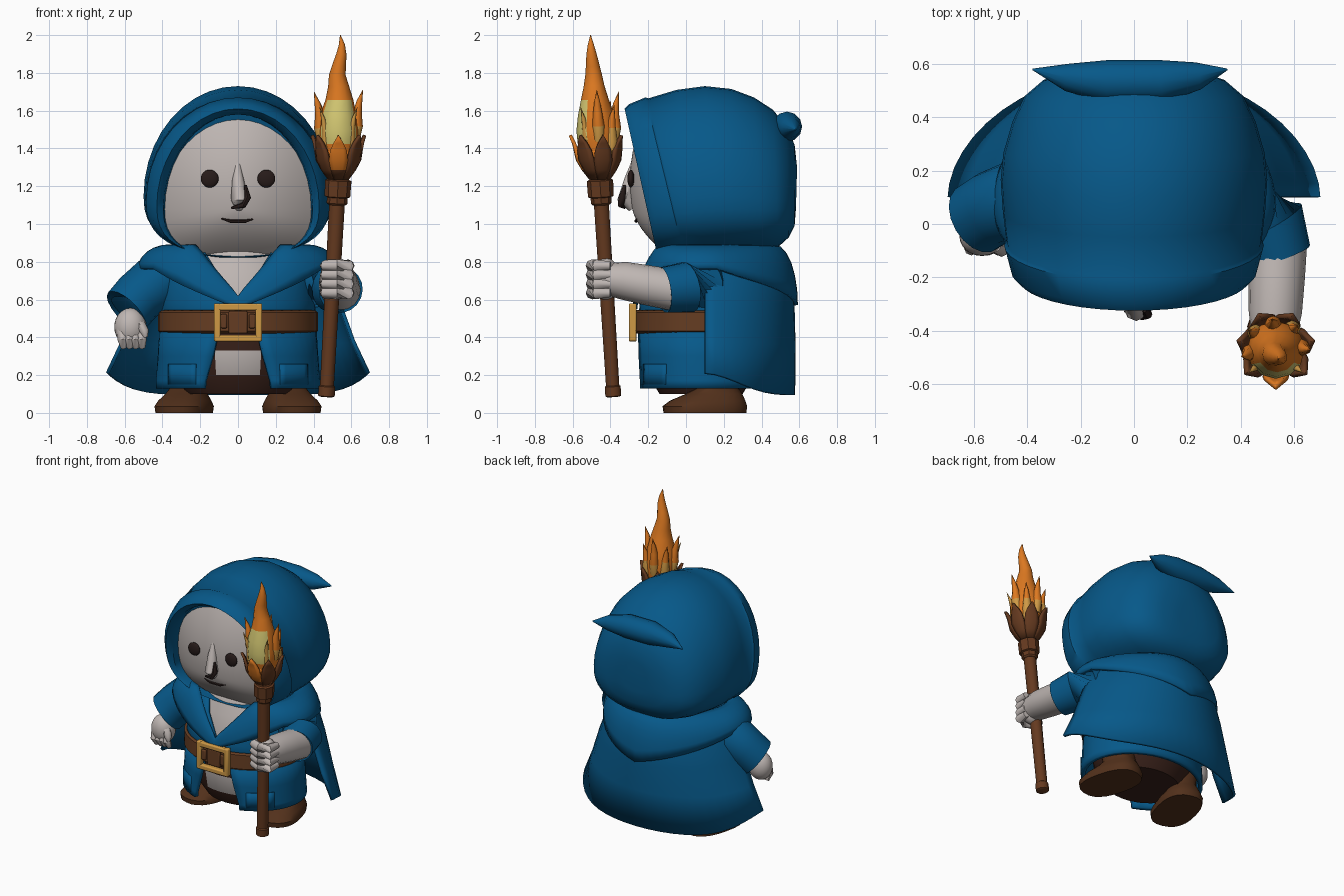
import bpy, bmesh, math
from math import sin, cos, pi
from mathutils import Vector

cube = bpy.data.objects.get("Cube")
if cube:
    bpy.data.objects.remove(cube)


def material(name, *rgb):
    m = bpy.data.materials.new(name)
    m.use_nodes = True
    m.diffuse_color = (*rgb, 1)
    bsdf = next(n for n in m.node_tree.nodes if n.type == 'BSDF_PRINCIPLED')
    bsdf.inputs["Base Color"].default_value = (*rgb, 1)
    return m


BLUE = material("blue cloth", .002, .098, .25)
SKIN = material("pale grey skin", .52, .47, .45)
BELT = material("belt leather", .13, .046, .016)
WOOD = material("torch wood", .13, .042, .014)
BOOT = material("boot leather", .085, .03, .011)
PANTS = material("dark trousers", .04, .015, .01)
ORANGE = material("flame orange", .72, .19, .015)
YELLOW = material("flame yellow", .66, .58, .17)
GOLD = material("gold", .62, .32, .06)
BLACK = material("near black", .02, .011, .01)


def finish(name, bm, mats, rule=None, thick=0, bevel=0, angle=45):
    """Turn a bmesh into a named object, colouring faces by an optional rule."""
    bmesh.ops.remove_doubles(bm, verts=bm.verts, dist=.0005)
    bmesh.ops.recalc_face_normals(bm, faces=bm.faces)
    for f in bm.faces:
        f.smooth = True
        if rule and rule(f.calc_center_median(), f.normal):
            f.material_index = 1
    me = bpy.data.meshes.new(name)
    bm.to_mesh(me)
    bm.free()
    for m in mats:
        me.materials.append(m)
    me.set_sharp_from_angle(angle=math.radians(angle))
    ob = bpy.data.objects.new(name, me)
    bpy.context.collection.objects.link(ob)
    if thick:
        mod = ob.modifiers.new("thickness", 'SOLIDIFY')
        mod.thickness, mod.offset = thick, 0
    if bevel:
        mod = ob.modifiers.new("bevel", 'BEVEL')
        mod.width, mod.segments = bevel, 2


def grid(name, f, nu, nv, *mats, wrap=True, cap=True, **kw):
    """Surface through nv rows of f(u, row); wrap closes it, cap fills its ends."""
    bm = bmesh.new()
    n = nu if wrap else nu + 1
    rows = [[bm.verts.new(f(i / nu, j)) for i in range(n)] for j in range(nv)]
    for a, b in zip(rows, rows[1:]):
        for i in range(nu):
            k = (i + 1) % n
            bm.faces.new((a[i], a[k], b[k], b[i]))
    if wrap and cap:
        bm.faces.new(rows[0])
        bm.faces.new(rows[-1])
    finish(name, bm, mats, **kw)


def tube(name, pts, radii, *mats, sides=14, **kw):
    """Closed tube along a path with a radius at each point."""
    pts = [Vector(p) for p in pts]

    def f(u, j):
        t = (pts[min(j + 1, len(pts) - 1)] - pts[max(j - 1, 0)]).normalized()
        ref = Vector((0, 1, 0)) if abs(t.y) < .8 else Vector((0, 0, 1))
        a = t.cross(ref).normalized()
        b = t.cross(a)
        return pts[j] + radii[j] * (cos(2*pi*u) * a + sin(2*pi*u) * b)
    grid(name, f, sides, len(pts), *mats, **kw)


def power(c, e):
    return math.copysign(abs(c) ** e, c)


def blob(name, c, r, mat, nu=24, nv=15):
    """Ellipsoid."""
    def f(u, j):
        t, p = pi * j / (nv - 1), 2 * pi * u
        return c[0] + r[0] * sin(t) * cos(p), c[1] + r[1] * sin(t) * sin(p), c[2] + r[2] * cos(t)
    grid(name, f, nu, nv, mat, cap=False)


def box(name, c, size, mat):
    bm = bmesh.new()
    bmesh.ops.create_cube(bm, size=1)
    for v in bm.verts:
        v.co = [c[i] + v.co[i] * size[i] for i in range(3)]
    finish(name, bm, (mat,), bevel=.008, angle=30)


def shell(name, rows, mat, thick=.02):
    """Wrap round the body, open at the front; rows are z, rx, ry, half gap angle."""
    def f(u, j):
        z, rx, ry, gap = rows[j]
        p = gap + u * (2 * pi - 2 * gap)
        return rx * sin(p), .08 - ry * cos(p), z
    grid(name, f, 40, len(rows), mat, wrap=False, thick=thick)


def tilted_ring(u, yt, zt, yb, zb, hw):
    """Egg-shaped outline on a plane leaning from (yb, zb) to (yt, zt)."""
    c, s = cos(2 * pi * u), sin(2 * pi * u)
    mid = zb + .34 * (zt - zb)
    if s < 0:
        c, s = power(c, .8), power(s, .8)
    z = mid + s * ((zt - mid) if s > 0 else (mid - zb))
    return Vector((hw * c, yb + (yt - yb) * (z - zb) / (zt - zb), z))


# Hood: tilted rings from inside the rim to the back
hood = [(-.24, 1.58, -.04, .82, .385), (-.28, 1.58, -.13, .82, .395), (-.325, 1.61, -.15, .825, .43),
        (-.3, 1.635, -.12, .83, .46), (-.215, 1.67, -.01, .832, .487), (-.2, 1.665, .0, .836, .478),
        (-.05, 1.71, .1, .84, .492), (.1, 1.73, .2, .845, .5), (.24, 1.715, .28, .85, .49),
        (.36, 1.67, .4, .86, .455), (.46, 1.605, .49, .88, .41), (.53, 1.52, .545, .93, .34),
        (.575, 1.42, .575, .99, .24), (.588, 1.3, .582, 1.08, .1)]
grid("hood", lambda u, j: tilted_ring(u, *hood[j]), 40, len(hood), BLUE)
tube("hood_tail", [(-.38, .58, 1.49), (-.25, .55, 1.51), (-.1, .535, 1.515), (.1, .535, 1.515),
                   (.24, .555, 1.51), (.35, .58, 1.5)], [.003, .052, .08, .08, .052, .003], BLUE, sides=12)


# Face: a bulging panel filling the hood opening
def face(u, j):
    s = 1 - j / 10
    centre = Vector((0, -.195, 1.08))
    p = centre + s * (tilted_ring(u, -.28, 1.585, -.13, .815, .4) - centre)
    return p + Vector((0, .06 - .15 * (1 - s * s), 0))


grid("face", face, 40, 11, SKIN, cap=False)
tube("nose", [(0, -.27, 1.36), (0, -.295, 1.24), (.008, -.318, 1.13), (.005, -.285, 1.08)],
     [.006, .03, .046, .02], SKIN, sides=8)
tube("nose_mark", [(.04, -.325, 1.205), (.05, -.338, 1.14), (.03, -.345, 1.1), (-.035, -.325, 1.085)],
     [.007, .019, .016, .006], BLACK, sides=8)
tube("mouth", [(-.09, -.259, 1.03), (-.04, -.264, 1.015), (.04, -.264, 1.015), (.08, -.259, 1.027)],
     [.004, .009, .009, .004], BLACK, sides=6)
for s, side in ((1, "left"), (-1, "right")):
    blob(side + "_eye", (s * .15, -.292, 1.24), (.047, .018, .047), BLACK)


# Shoulder collar, dipping to a V in front and a point behind
def collar(u, j):
    p, v = 2 * pi * u, j / 6
    q = min(p, 2 * pi - p)
    z_in = .61 + .27 * min(1, q / .65)
    z_out = .55 + .21 * min(1, q) - .19 * max(0, (q - 1.8) / 1.34)
    inner = .335 - .07 * min(1, q / .65) + .12 * max(0, -cos(p))
    outer = .35 + .15 * max(0, -cos(p))
    w = sin(v * pi / 2)
    z = z_out + (z_in - z_out) * cos(v * pi / 2)
    return (.36 + .16 * w) * sin(p), .08 - (inner + (outer - inner) * w) * cos(p), z


grid("shoulder_collar", collar, 56, 7, BLUE, cap=False, thick=.025)

# Cape behind the body: front height, back height, half width, depth
cape = [(.84, .84, .4, .4), (.72, .72, .48, .45), (.56, .56, .545, .465), (.38, .36, .61, .47), (.21, .095, .69, .468)]


def cape_row(u, j):
    zf, zb, rx, ry = cape[j]
    c = cos(pi * u)
    return rx * c, .1 + ry * sin(pi * u) ** 1.1, zb + (zf - zb) * abs(c) ** 6


grid("cape", cape_row, 24, len(cape), BLUE, wrap=False, thick=.02)

# Chest, coat and belt
chest = [(.45, .38, .3), (.6, .38, .295), (.75, .34, .25), (.9, .24, .18)]
grid("chest", lambda u, j: (chest[j][1] * sin(2*pi*u), .08 - chest[j][2] * cos(2*pi*u), chest[j][0]),
     32, len(chest), SKIN)
shell("coat_top", [(.42, .4, .33, 0), (.58, .4, .315, .01), (.75, .38, .27, .3), (.86, .28, .2, .7)], BLUE)
shell("coat_skirt", [(.46, .4, .33, .24), (.3, .41, .335, .33), (.17, .42, .34, .42), (.13, .42, .34, .43)], BLUE, .03)
shell("belt", [(.425, .405, .345, 0), (.435, .418, .355, 0), (.53, .418, .352, 0), (.54, .405, .34, 0)], BELT, .01)
for s, side in ((1, "left"), (-1, "right")):
    def pocket(u, j):
        p = s * (.54 + .48 * u)
        return .43 * sin(p), .08 - .352 * cos(p), (.15, .2, .26)[j]
    grid(side + "_pocket", pocket, 6, 3, BLUE, wrap=False, thick=.012)
    box(side + "_belt_loop", (s * .075, -.285, .485), (.035, .02, .075), BELT)
    box("buckle_%s_bar" % side, (s * .11, -.282, .48), (.036, .04, .2), GOLD)
for z, part in ((.395, "bottom"), (.56, "top")):
    box("buckle_%s_bar" % part, (0, -.282, z), (.25, .04, .036), GOLD)
box("buckle_plate", (0, -.278, .48), (.1, .02, .12), BELT)

# Trousers with the bare belly showing between the coat flaps
seat = [(.1, .27, .22), (.2, .34, .28), (.33, .36, .3), (.45, .36, .3)]
grid("trousers", lambda u, j: (seat[j][1] * sin(2*pi*u), .08 - seat[j][2] * cos(2*pi*u), seat[j][0]),
     36, len(seat), PANTS, SKIN, rule=lambda c, n: .2 < c.z < .33 and abs(c.x) < .12 and c.y < 0)

# Boots with the toes turned outward: z, half width, half length, backward shift
boot = [(0, .14, .22, 0), (.035, .145, .225, 0), (.065, .13, .2, .015), (.1, .105, .15, .05),
        (.13, .09, .11, .07), (.25, .1, .11, .06)]
for s, side in ((1, "left"), (-1, "right")):
    def boot_ring(u, j):
        z, rx, ry, back = boot[j]
        x, y = rx * power(sin(2*pi*u), .8), back - ry * power(cos(2*pi*u), .8)
        return s * (.285 + x * cos(.25) - y * sin(.25)), .1 + y * cos(.25) + x * sin(.25), z
    grid(side + "_boot", boot_ring, 24, len(boot), BOOT)

# Right arm hanging at the side
tube("right_sleeve", [(-.34, .1, .74), (-.44, .09, .68), (-.53, .06, .61), (-.59, .02, .54), (-.58, .03, .56)],
     [.12, .15, .14, .138, .1], BLUE, sides=18)
blob("right_hand", (-.57, -.045, .455), (.085, .075, .1), SKIN)
for i in range(4):
    x = -.62 + i * .033
    tube("right_finger_%d" % (i + 1), [(x, -.07, .45), (x + .01, -.09, .39), (x + .015, -.07, .345)],
         [.025, .028, .016], SKIN, sides=8)
tube("right_thumb", [(-.52, -.08, .47), (-.495, -.1, .43), (-.49, -.1, .4)], [.028, .024, .012], SKIN, sides=8)

# Left arm reaching forward round the torch
tube("left_sleeve", [(.33, .1, .72), (.44, .07, .69), (.51, .01, .665), (.545, -.12, .65), (.545, -.09, .65)],
     [.12, .14, .135, .122, .1], BLUE, sides=18)
tube("left_forearm", [(.54, -.06, .65), (.535, -.2, .675), (.53, -.33, .7), (.525, -.42, .71)],
     [.11, .106, .1, .085], SKIN, sides=16)
blob("left_fist", (.52, -.425, .71), (.087, .075, .112), SKIN)
for i in range(4):
    z = .635 + i * .048
    tube("left_finger_%d" % (i + 1), [(.595, -.4, z), (.585, -.475, z), (.525, -.497, z), (.46, -.47, z), (.45, -.42, z)],
         [.022, .033, .034, .031, .018], SKIN, sides=8)


# Torch: pole, collar, cup and petals
def axis(z, dx=0, dy=0):
    return .468 + .055 * (min(z, 1.25) - .09) + dx, -.385 - .062 * (z - .09) + dy, z


def turned(name, profile, mat, sides, **kw):
    tube(name, [axis(z) for z, r in profile], [r for z, r in profile], mat, sides=sides, **kw)


turned("torch_pole", [(.085, .035), (.09, .044), (.14, .044), (.145, .037), (1.2, .042)], WOOD, 10)
turned("torch_collar", [(1.1, .045), (1.11, .055), (1.14, .055), (1.145, .068), (1.23, .07), (1.24, .05)],
       WOOD, 8, angle=25)
turned("torch_cup", [(1.23, .045), (1.3, .09), (1.38, .1), (1.4, .09)], ORANGE, 12)
petal = [(1.235, .045, .5), (1.29, .085, .46), (1.34, .112, .44), (1.39, .12, .36), (1.43, .127, .2), (1.47, .142, .01)]
for k in range(7):
    def leaf(u, j):
        z, r, w = petal[j]
        a = -pi / 2 + 2 * pi * k / 7 + w * (2 * u - 1)
        return axis(z, r * cos(a), r * sin(a))
    grid("torch_petal_%d" % (k + 1), leaf, 4, len(petal), WOOD, ORANGE, wrap=False, thick=.018,
         rule=lambda c, n: k == 0 and c.z > 1.28)

# Flame with a bright heart and curling side tongues
flame = [(1.34, .085, 0), (1.43, .105, 0), (1.5, .108, 0), (1.58, .095, 0), (1.66, .073, .005), (1.73, .055, 0),
         (1.79, .044, -.006), (1.84, .036, .004), (1.9, .027, .016), (1.95, .016, .018), (2, .002, .01)]
tube("flame", [axis(z, d, -.2 * d) for z, r, d in flame], [r for z, r, d in flame],
     ORANGE, YELLOW, sides=12, rule=lambda c, n: n.y < -.6 and 1.4 < c.z < 1.64)
tongue = [(1.4, .08, .03), (1.48, .098, .032), (1.55, .1, .024), (1.61, .112, .015), (1.67, .13, .001)]
for k, lift in enumerate((.04, -.04, .03, -.02, .03)):
    a = .1 + k * pi / 4
    tube("flame_tongue_%d" % (k + 1), [axis(z + lift, r * cos(a), r * sin(a)) for z, r, w in tongue],
         [w for z, r, w in tongue], ORANGE, GOLD, sides=8, rule=lambda c, n: c.z < 1.5)
for s, side in ((1, "left"), (-1, "right")):
    tube("flame_lick_" + side, [axis(z - .05, s * (r - .03), -.6 * r) for z, r, w in tongue],
         [.7 * w for z, r, w in tongue], GOLD, sides=8)
